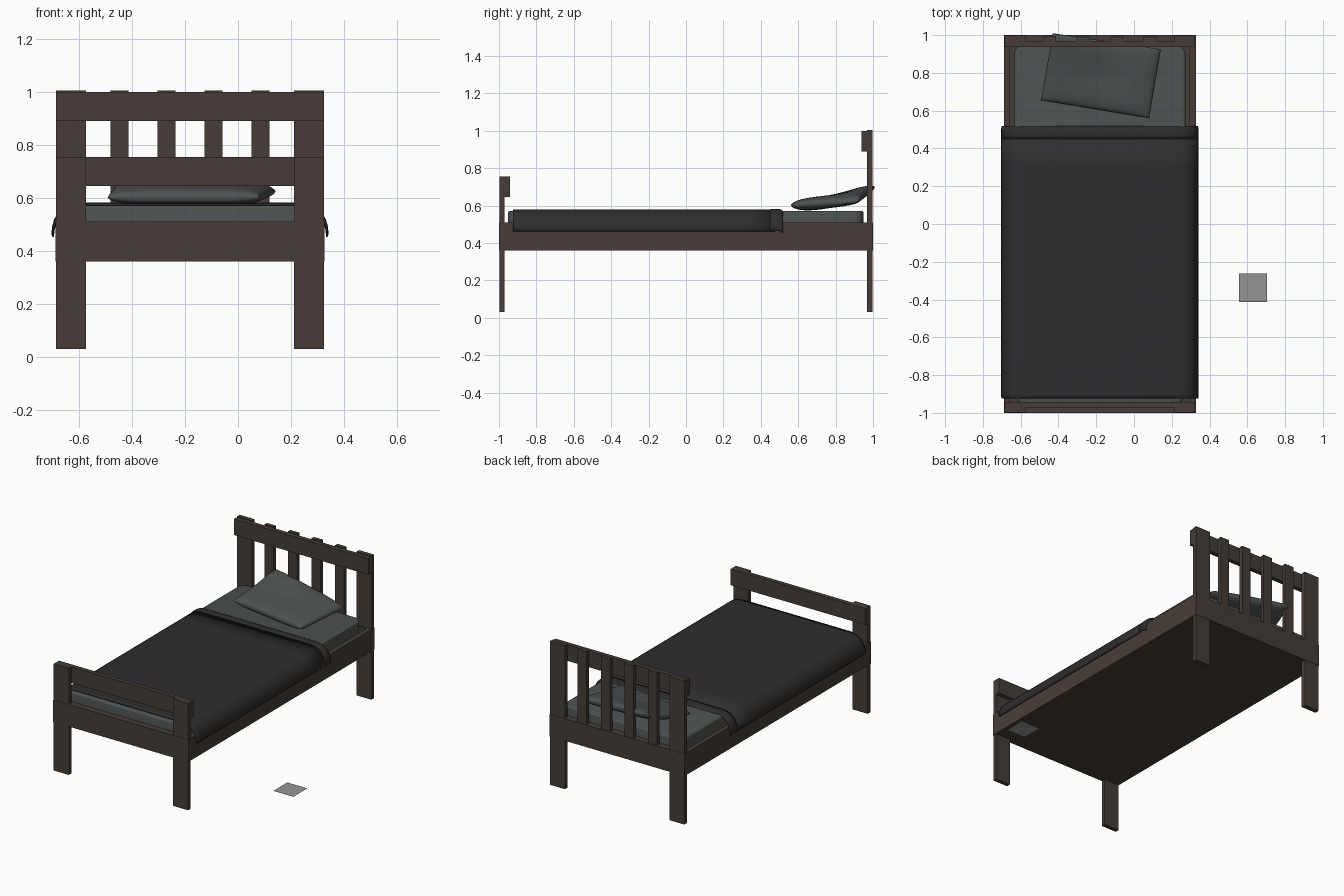
import bpy, bmesh, math
from mathutils import Vector

if "Cube" in bpy.data.objects:
    bpy.data.objects.remove(bpy.data.objects["Cube"])

CX = -0.181                      # bed centre line


def material(name, r, g, b):
    m = bpy.data.materials.new(name)
    m.diffuse_color = (r, g, b, 1)
    m.use_nodes = True
    m.node_tree.nodes["Principled BSDF"].inputs["Base Color"].default_value = m.diffuse_color
    return m


WOOD = material("dark_wood", 0.06, 0.046, 0.038)
SHEET = material("grey_sheet", 0.075, 0.083, 0.082)
CLOTH = material("dark_cloth", 0.028, 0.026, 0.028)
PLATE = material("plate_grey", 0.3, 0.3, 0.3)


def finish(name, bm, mat, smooth=False):
    bmesh.ops.recalc_face_normals(bm, faces=bm.faces)
    me = bpy.data.meshes.new(name)
    bm.to_mesh(me)
    bm.free()
    ob = bpy.data.objects.new(name, me)
    bpy.context.collection.objects.link(ob)
    me.materials.append(mat)
    if smooth:
        bpy.ops.object.select_all(action='DESELECT')
        ob.select_set(True)
        bpy.context.view_layer.objects.active = ob
        bpy.ops.object.shade_smooth_by_angle(angle=math.radians(40))
    return ob


def box_mesh(x0, x1, y0, y1, z0, z1):
    bm = bmesh.new()
    bmesh.ops.create_cube(bm, size=1)
    for v in bm.verts:
        v.co = Vector(((x0 + x1) / 2 + v.co.x * (x1 - x0),
                       (y0 + y1) / 2 + v.co.y * (y1 - y0),
                       (z0 + z1) / 2 + v.co.z * (z1 - z0)))
    return bm


def box(name, *dims, mat=WOOD):
    return finish(name, box_mesh(*dims), mat)


# Frame: side rails, end rails and the base board
X0, X1 = CX - 0.508, CX + 0.508
box("side_rail_left", X0, X0 + 0.032, -1, 1, 0.36, 0.51)
box("side_rail_right", X1 - 0.032, X1, -1, 1, 0.36, 0.51)
box("foot_end_rail", X0 + 0.032, X1 - 0.032, -1, -0.955, 0.36, 0.51)
box("head_end_rail", X0 + 0.032, X1 - 0.032, 0.955, 1, 0.36, 0.51)
box("base_board", X0 + 0.032, X1 - 0.032, -0.955, 0.955, 0.36, 0.49)

# Posts (legs and uprights) with their top rails
for end, y0, y1, top in (("foot", -0.998, -0.971, 0.755), ("head", 0.968, 0.998, 1.005)):
    for side, sx in (("left", -1), ("right", 1)):
        a, b = sorted((CX + sx * 0.392, CX + sx * 0.505))
        box(f"{end}_post_{side}", a, b, y0, y1, 0.03, top)
box("foot_top_rail", CX - 0.505, CX + 0.505, -0.971, -0.942, 0.645, 0.755)
box("head_top_rail", CX - 0.505, CX + 0.505, 0.938, 0.968, 0.89, 1.0)

# Headboard slats
for i in range(4):
    x = CX + (i - 1.5) * 0.177
    box(f"head_slat_{i + 1}", x - 0.034, x + 0.034, 0.97, 0.996, 0.45, 1.005)

# Mattress with rounded corners and a softened rim
bm = box_mesh(CX - 0.453, CX + 0.453, -0.952, 0.95, 0.47, 0.572)
upright = [e for e in bm.edges if abs(e.verts[0].co.z - e.verts[1].co.z) > 0.05]
bmesh.ops.bevel(bm, geom=upright, offset=0.055, segments=6, profile=0.5, affect='EDGES')
rim = [e for e in bm.edges if all(v.co.z > 0.57 for v in e.verts)]
bmesh.ops.bevel(bm, geom=rim, offset=0.012, segments=3, profile=0.5, affect='EDGES')
finish("mattress", bm, SHEET, True)

# Blanket: draped profile swept along the bed, with a fuller folded hem
half = [(0.522, 0.462), (0.519, 0.49), (0.512, 0.515), (0.498, 0.54),
        (0.478, 0.56), (0.455, 0.573), (0.425, 0.579), (0.2, 0.58)]
profile = [(-x, z) for x, z in half] + [(x, z) for x, z in reversed(half)]


def drape(name, rows, thickness):
    bm = bmesh.new()
    strips = []
    for y, lift in rows:
        strips.append([bm.verts.new((CX + x * (1 + lift * 0.6), y, z + lift))
                       for x, z in profile])
    for p, q in zip(strips, strips[1:]):
        for i in range(len(profile) - 1):
            bm.faces.new((p[i], p[i + 1], q[i + 1], q[i]))
    ob = finish(name, bm, CLOTH, True)
    if ob.data.polygons[len(profile) // 2].normal.z < 0:
        ob.data.flip_normals()
    mod = ob.modifiers.new("thickness", 'SOLIDIFY')
    mod.thickness = thickness
    mod.offset = -1


drape("blanket", [(-0.925, -0.001)] + [(-0.9 + i * 0.2, 0.0) for i in range(7)] + [(0.47, 0.0)], 0.007)
drape("blanket_hem", [(0.45, 0.0), (0.47, 0.003), (0.495, 0.003), (0.51, -0.002), (0.519, -0.009)], 0.006)

# Pillow: puffed grid pair, tilted up toward its back left corner
N = 24
bm = bmesh.new()
corner = [Vector((-0.492, 0.655)), Vector((0.08, 0.56)), Vector((0.142, 0.925)), Vector((-0.43, 1.01))]


def pillow_point(i, j, side):
    u = math.sin((i / N - 0.5) * math.pi)
    v = math.sin((j / N - 0.5) * math.pi)
    s, t = (u + 1) / 2, (v + 1) / 2
    p = corner[0].lerp(corner[1], s).lerp(corner[3].lerp(corner[2], s), t)
    puff = (max(0, 1 - u ** 4) * max(0, 1 - v ** 4)) ** 0.36
    dimple = 0.006 * math.exp(-((u + 0.1) ** 2 + v * v) * 5)
    lift = 0.602 + 0.022 * t + 0.075 * t ** 1.6 * (1 - s) ** 0.8
    return (p.x, p.y, lift + side * 0.036 * puff - (dimple if side > 0 else 0))


for side in (1, -1):
    g = [[bm.verts.new(pillow_point(i, j, side)) for j in range(N + 1)] for i in range(N + 1)]
    for i in range(N):
        for j in range(N):
            bm.faces.new((g[i][j], g[i + 1][j], g[i + 1][j + 1], g[i][j + 1]))
bmesh.ops.remove_doubles(bm, verts=bm.verts, dist=0.0002)
finish("pillow", bm, SHEET, True)

# Flat floor square beside the bed
bm = bmesh.new()
bm.faces.new([bm.verts.new(c) for c in ((0.555, -0.413, 0), (0.705, -0.413, 0),
                                        (0.705, -0.263, 0), (0.555, -0.263, 0))])
finish("floor_square", bm, PLATE)
